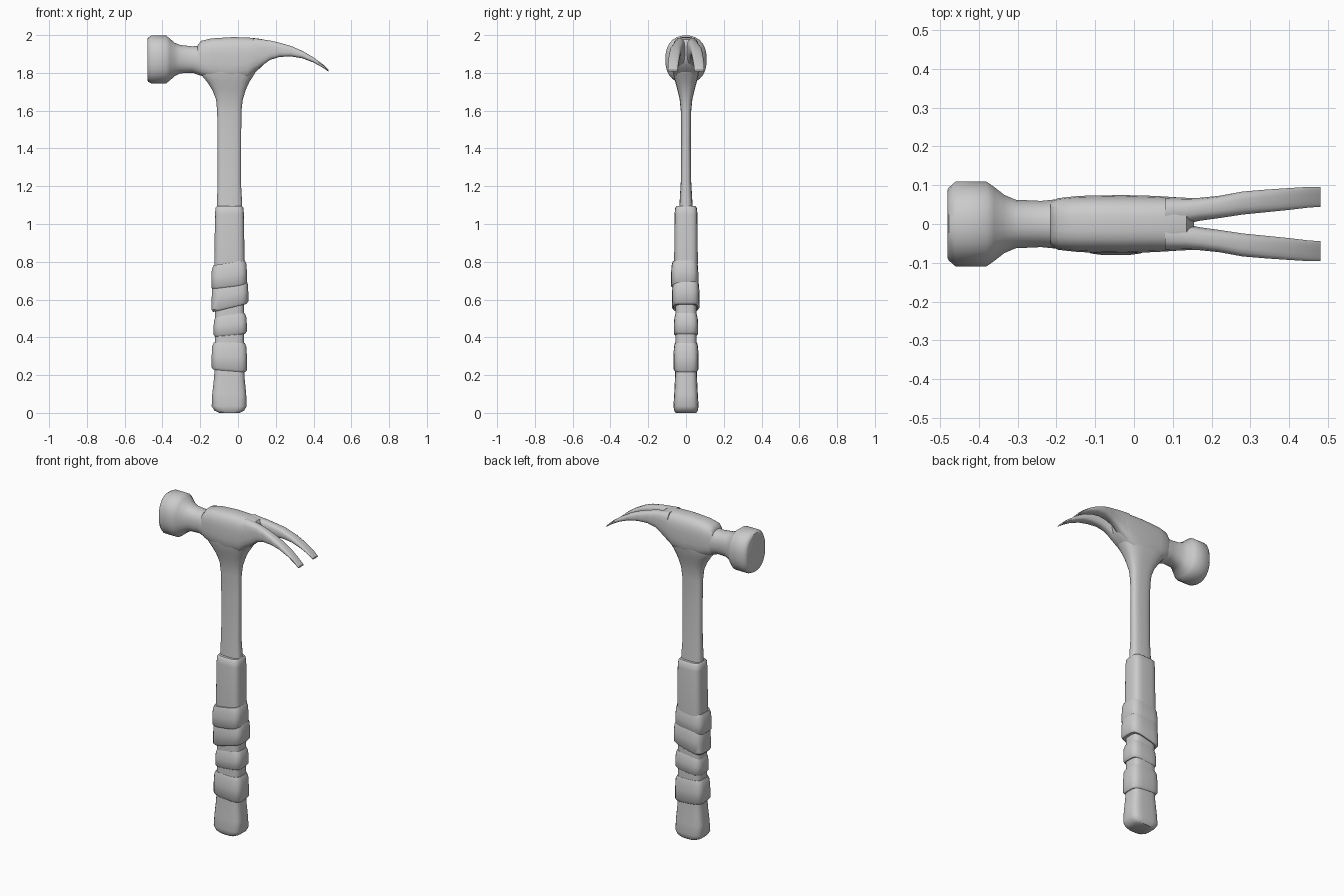
import bpy, bmesh, math


def power(v, e):
    return math.copysign(abs(v) ** e, v)


def loft(name, rings, axis='z', exponent=3.0, sides=20, slopes=None, mirror=False):
    """Skin rings of (position, a0, a1, b0, b1); a,b = x,y along z or y,z along x."""
    bm = bmesh.new()
    loops = []
    for k, (t, a0, a1, b0, b1) in enumerate(rings):
        slope = slopes[k] if slopes else 0
        loop = []
        for i in range(sides):
            ang = 2 * math.pi * (i + 0.5) / sides
            a = (a0 + a1) / 2 + (a1 - a0) / 2 * power(math.cos(ang), 2 / exponent)
            b = (b0 + b1) / 2 + (b1 - b0) / 2 * power(math.sin(ang), 2 / exponent)
            if axis == 'z':
                co = (a, b, t + slope * (a + 0.045))
            else:
                co = (t, a, b)
            loop.append(bm.verts.new(co))
        loops.append(loop)
    for lo, hi in zip(loops, loops[1:]):
        for i in range(sides):
            j = (i + 1) % sides
            bm.faces.new((lo[i], lo[j], hi[j], hi[i]))
    bm.faces.new(loops[0])
    bm.faces.new(loops[-1])
    bmesh.ops.recalc_face_normals(bm, faces=bm.faces)
    mesh = bpy.data.meshes.new(name)
    bm.to_mesh(mesh)
    bm.free()
    obj = bpy.data.objects.new(name, mesh)
    bpy.context.collection.objects.link(obj)
    if mirror:
        mod = obj.modifiers.new("mirror", 'MIRROR')
        mod.use_axis = (False, True, False)
        mod.use_mirror_merge = False
    bpy.ops.object.select_all(action='DESELECT')
    obj.select_set(True)
    bpy.context.view_layer.objects.active = obj
    bpy.ops.object.shade_smooth_by_angle(angle=math.radians(42))
    return obj


def sym(rows):
    return [(t, a0, a1, -h, h) for t, a0, a1, h in rows]


# Grip core
loft("grip", sym([
    (0.0, -0.10, 0.01, 0.055), (0.012, -0.125, 0.033, 0.063),
    (0.035, -0.14, 0.046, 0.067), (0.10, -0.137, 0.044, 0.063),
    (0.18, -0.128, 0.036, 0.059), (0.24, -0.124, 0.033, 0.057),
    (0.60, -0.122, 0.032, 0.056), (0.80, -0.126, 0.035, 0.063),
    (1.05, -0.122, 0.032, 0.061), (1.085, -0.12, 0.029, 0.058),
    (1.095, -0.112, 0.022, 0.05)]), exponent=4)

# Raised wraps: bottom z, top z, bottom slope, top slope, x0, x1, y0, y1
for i, (z0, z1, s0, s1, x0, x1, y0, y1) in enumerate([
        (0.222, 0.372, -0.08, -0.02, -0.14, 0.048, -0.067, 0.067),
        (0.410, 0.520, 0.10, 0.12, -0.13, 0.047, -0.065, 0.065),
        (0.555, 0.695, 0.24, 0.10, -0.14, 0.055, -0.075, 0.072),
        (0.665, 0.795, 0.12, 0.16, -0.142, 0.048, -0.08, 0.066)]):
    e = 0.009
    slopes = [s0, s0, (s0 + s1) / 2, s1, s1]
    loft(f"grip_wrap_{i + 1}", [
        (z0, x0 + e, x1 - e, y0 + e, y1 - e),
        (z0 + 0.012, x0, x1, y0, y1),
        ((z0 + z1) / 2, x0, x1, y0, y1),
        (z1 - 0.02, x0 + 0.003, x1 - 0.003, y0 + 0.003, y1 - 0.003),
        (z1, x0 + 0.012, x1 - 0.012, y0 + e, y1 - e)],
        exponent=4, slopes=slopes)

# Neck flaring into the head
loft("neck", sym([
    (1.06, -0.112, 0.024, 0.036), (1.12, -0.112, 0.022, 0.034),
    (1.22, -0.108, 0.016, 0.028), (1.45, -0.108, 0.017, 0.026),
    (1.60, -0.111, 0.019, 0.028), (1.66, -0.117, 0.026, 0.034),
    (1.71, -0.137, 0.042, 0.046), (1.75, -0.163, 0.060, 0.057),
    (1.79, -0.196, 0.086, 0.067), (1.83, -0.20, 0.11, 0.072),
    (1.88, -0.19, 0.12, 0.070)]), exponent=3)

# Striking face and its throat
loft("poll", [(x, -h, h, z0, z1) for x, h, z0, z1 in [
    (-0.48, 0.09, 1.765, 1.975), (-0.477, 0.095, 1.752, 1.988),
    (-0.46, 0.11, 1.744, 1.998), (-0.38, 0.11, 1.744, 1.998),
    (-0.36, 0.096, 1.76, 1.982), (-0.335, 0.076, 1.782, 1.96),
    (-0.305, 0.063, 1.797, 1.948), (-0.24, 0.06, 1.80, 1.941),
    (-0.20, 0.064, 1.785, 1.945), (-0.15, 0.062, 1.78, 1.95)]],
    axis='x', exponent=2.3, sides=24)

# Head body
loft("head_body", [(x, -h, h, z0, z1) for x, h, z0, z1 in [
    (-0.215, 0.058, 1.80, 1.944), (-0.195, 0.067, 1.785, 1.97),
    (-0.14, 0.073, 1.765, 1.983), (-0.03, 0.075, 1.75, 1.99),
    (0.05, 0.073, 1.765, 1.988), (0.10, 0.070, 1.81, 1.983),
    (0.135, 0.067, 1.842, 1.977), (0.155, 0.03, 1.88, 1.95)]],
    axis='x', exponent=3, sides=24)

# Split claw
loft("claw", [
    (0.08, -0.01, 0.070, 1.80, 1.985), (0.135, 0.0, 0.068, 1.843, 1.977),
    (0.17, 0.008, 0.068, 1.868, 1.972), (0.22, 0.015, 0.073, 1.884, 1.960),
    (0.28, 0.024, 0.084, 1.887, 1.943), (0.34, 0.030, 0.089, 1.877, 1.917),
    (0.40, 0.036, 0.093, 1.855, 1.882), (0.45, 0.042, 0.096, 1.827, 1.845),
    (0.48, 0.044, 0.096, 1.806, 1.815)],
    axis='x', exponent=3, sides=16, mirror=True)
